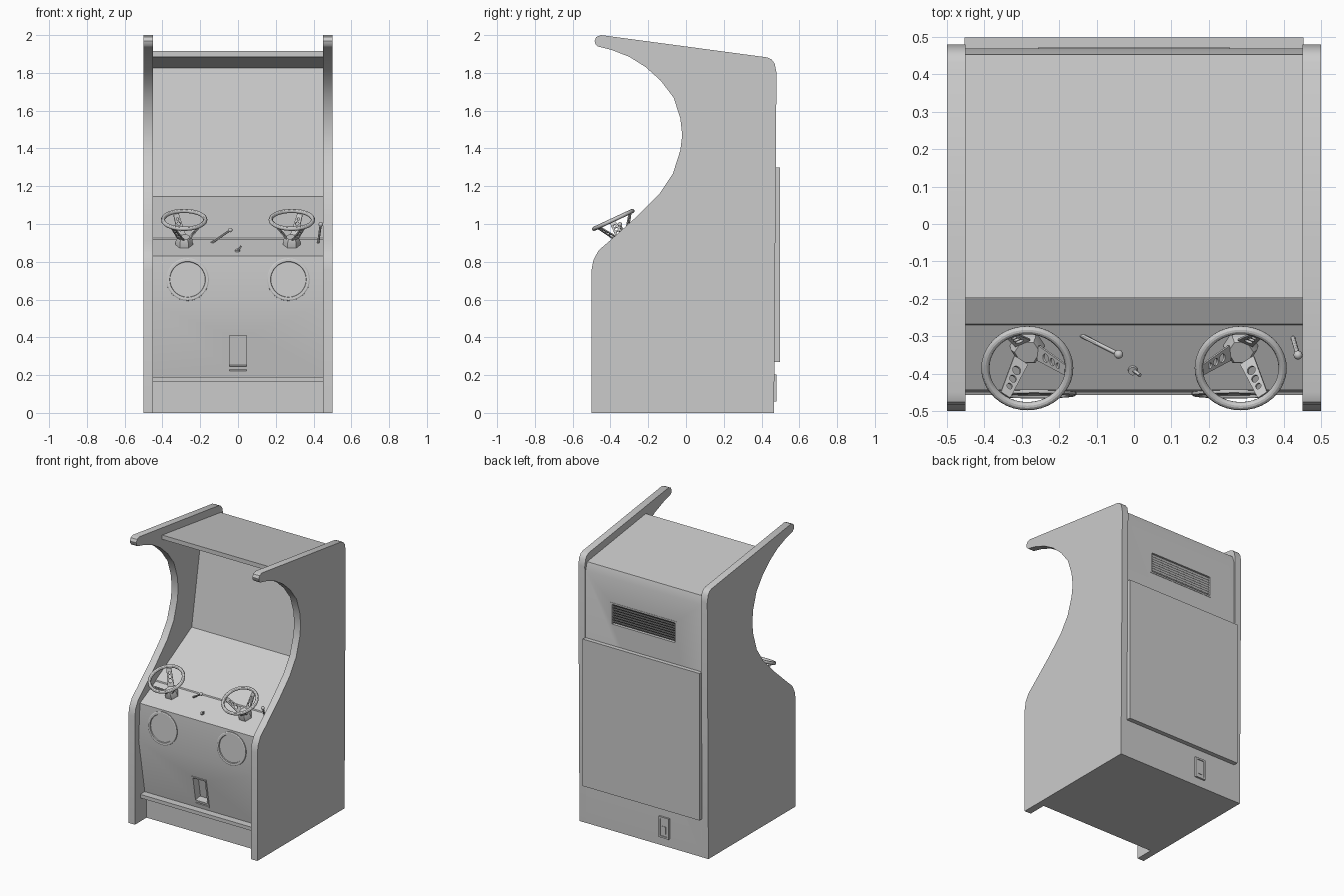
import bpy, bmesh, math
from mathutils import Matrix, Vector

if "Cube" in bpy.data.objects:
    bpy.data.objects.remove(bpy.data.objects["Cube"])


def finish(name, bm, M=Matrix(), mirror=False):
    bmesh.ops.remove_doubles(bm, verts=bm.verts, dist=1e-5)
    bmesh.ops.transform(bm, matrix=M, verts=bm.verts)
    bmesh.ops.recalc_face_normals(bm, faces=bm.faces)
    me = bpy.data.meshes.new(name)
    bm.to_mesh(me)
    bm.free()
    ob = bpy.data.objects.new(name, me)
    bpy.context.collection.objects.link(ob)
    if mirror:
        ob.modifiers.new("mirror", 'MIRROR').use_mirror_merge = False
    return ob


def prism(name, pts, x0, x1, mirror=False):
    """Side outline (y, z) extruded along x."""
    bm = bmesh.new()
    f = bm.faces.new([bm.verts.new((x0, y, z)) for y, z in pts])
    r = bmesh.ops.extrude_face_region(bm, geom=[f])
    vs = [g for g in r["geom"] if isinstance(g, bmesh.types.BMVert)]
    bmesh.ops.translate(bm, vec=(x1 - x0, 0, 0), verts=vs)
    return finish(name, bm, mirror=mirror)


def box(name, size, M):
    bm = bmesh.new()
    bmesh.ops.create_cube(bm, size=1, matrix=Matrix.Diagonal((*size, 1)))
    return finish(name, bm, M)


def lathe(name, prof, M, seg=32, closed=False, mirror=False):
    """Outline (radius, height) turned around local z."""
    bm = bmesh.new()
    vs = [bm.verts.new((r, 0, h)) for r, h in prof]
    es = [bm.edges.new(p) for p in zip(vs, vs[1:])]
    if closed:
        es.append(bm.edges.new((vs[-1], vs[0])))
    bmesh.ops.spin(bm, geom=vs + es, cent=(0, 0, 0), axis=(0, 0, 1),
                   angle=2 * math.pi, steps=seg)
    return finish(name, bm, M, mirror)


def rod(name, a, b, r, seg=12):
    a, b = Vector(a), Vector(b)
    d = b - a
    M = Matrix.Translation(a) @ d.to_track_quat('Z', 'Y').to_matrix().to_4x4()
    return lathe(name, [(0, 0), (r, 0), (r, d.length), (0, d.length)], M, seg)


def axes(origin, x, y):
    x, y = Vector(x).normalized(), Vector(y).normalized()
    return Matrix.Translation(origin) @ Matrix((x, y, x.cross(y))).transposed().to_4x4()


def on_panel(p0, p1, x, z):
    """Frame on a front panel: local y up the panel, local z outward."""
    y = p0[0] + (p1[0] - p0[0]) * (z - p0[1]) / (p1[1] - p0[1])
    return axes((x, y, z), (1, 0, 0), (0, p1[0] - p0[0], p1[1] - p0[1]))


def on_back(x, z, y=0.467):
    return axes((x, y, z), (-1, 0, 0), (0, 0, 1))


def frame(name, w, h, bar, depth, M):
    bm = bmesh.new()
    for sx, sy, px, py in ((w, bar, 0, (h - bar) / 2), (w, bar, 0, (bar - h) / 2),
                           (bar, h - 2 * bar, (w - bar) / 2, 0),
                           (bar, h - 2 * bar, (bar - w) / 2, 0)):
        bmesh.ops.create_cube(bm, size=1, matrix=Matrix.Translation((px, py, 0))
                              @ Matrix.Diagonal((sx, sy, depth, 1)))
    return finish(name, bm, M)


def recess(target, w, h, depth, M):
    c = box("recess_cutter", (w, h, depth * 2), M)
    c.hide_render = True
    c.hide_set(True)
    m = target.modifiers.new("recess", 'BOOLEAN')
    m.operation, m.object, m.solver = 'DIFFERENCE', c, 'EXACT'


# Side panels
prism("side_panel", [
    (-.5, 0), (-.5, .757), (-.49, .81), (-.463, .86), (-.405, .91), (-.26, 1.04),
    (-.14, 1.16), (-.07, 1.265), (-.03, 1.39), (-.02, 1.47), (-.03, 1.56),
    (-.066, 1.67), (-.135, 1.76), (-.215, 1.832), (-.3, 1.885), (-.395, 1.922),
    (-.468, 1.94), (-.48, 1.953), (-.484, 1.97), (-.475, 1.99), (-.45, 2.0),
    (.43, 1.882), (.452, 1.872), (.469, 1.85), (.479, 1.8), (.466, 0)],
    .45, .5, mirror=True)

# Inner cabinet
LOW0, LOW1, SPK1, CTRL1 = (-.39, .19), (-.457, .575), (-.443, .83), (-.27, .918)
body = prism("cabinet_body", [
    (-.37, 0), (-.37, .165), (-.44, .165), (-.44, .19), LOW0, LOW1, SPK1, CTRL1,
    (-.267, .926), (.13, 1.145), (.25, 1.825), (-.197, 1.885), (-.197, 1.915),
    (.452, 1.826), (.469, 1.77), (.465, 0)], -.452, .452)

# Rear door
box("rear_door", (.905, 1.03, .035), on_back(0, .785, .48))

# Rear vent with slats
recess(body, .49, .14, .03, on_back(0, 1.52))
frame("vent_frame", .512, .16, .011, .008, on_back(0, 1.52))
for i in range(8):
    box("vent_slat", (.49, .018, .004),
        on_back(0, 1.46 + i * .017, .456) @ Matrix.Rotation(math.radians(40), 4, 'X'))

# Power switch
frame("switch_frame", .08, .145, .012, .022, on_back(-.16, .132))
box("switch_plate", (.06, .125, .01), on_back(-.16, .132))
box("switch_rocker", (.03, .05, .012), on_back(-.16, .115, .47))

# Coin return
coin = on_panel(LOW0, LOW1, 0, .317)
recess(body, .092, .19, .05, coin)
frame("coin_frame", .112, .21, .01, .01, coin)
box("coin_tray", (.092, .016, .05), coin @ Matrix.Translation((0, -.08, -.02)))

# Speakers
lathe("speaker", [(0, -.005), (.113, -.005), (.113, .007), (.108, .01), (.095, .01),
                  (.093, .003), (0, .003)],
      on_panel(LOW1, SPK1, -.267, .706), 40, mirror=True)

# Steering wheels
tilt = math.radians(25)
wheel = axes((-.285, -.385, 1.022), (1, 0, 0), (0, math.cos(tilt), math.sin(tilt)))
rim = [(.112 + .011 * math.cos(a), .011 * math.sin(a))
       for a in (i * math.pi / 6 for i in range(12))]
lathe("steering_rim", rim, wheel, 40, closed=True, mirror=True)
lathe("steering_hub", [(0, -.155), (.047, -.155), (.044, -.115), (.034, -.1), (0, -.1)],
      wheel, 6, mirror=True)


def spoke(M):
    """Flat tapered plate with three round holes, from a filled 2D curve."""
    cu = bpy.data.curves.new("spoke_outline", 'CURVE')
    cu.dimensions, cu.fill_mode, cu.extrude = '2D', 'BOTH', .003
    loops = [[(0, -.022), (.118, -.015), (.118, .015), (0, .022)]]
    for cx, r in ((.035, .012), (.063, .010), (.088, .008)):
        loops.append([(cx + r * math.cos(k * math.pi / 8), r * math.sin(k * math.pi / 8))
                      for k in range(16)])
    for pts in loops:
        s = cu.splines.new('POLY')
        s.points.add(len(pts) - 1)
        for p, co in zip(s.points, pts):
            p.co = (*co, 0, 1)
        s.use_cyclic_u = True
    tmp = bpy.data.objects.new("spoke_outline", cu)
    bpy.context.collection.objects.link(tmp)
    me = bpy.data.meshes.new_from_object(
        tmp.evaluated_get(bpy.context.evaluated_depsgraph_get()))
    bpy.data.objects.remove(tmp)
    bm = bmesh.new()
    bm.from_mesh(me)
    finish("steering_spoke", bm, M, mirror=True)


for deg in (115, 235, 355):
    spoke(wheel @ Matrix.Rotation(math.radians(deg), 4, 'Z')
          @ Matrix.Translation((.03, 0, -.102))
          @ Matrix.Rotation(-math.atan2(.1, .078), 4, 'Y'))

# Gear levers
ball = [(.012 * math.sin(i * math.pi / 8), -.012 * math.cos(i * math.pi / 8))
        for i in range(9)]
for a, b in (((-.142, -.297, .898), (-.041, -.348, .968)),
             ((.424, -.302, .895), (.438, -.35, .998))):
    rod("gear_lever", a, b, .006)
    lathe("gear_knob", ball, Matrix.Translation(b), 16)

# Start key
lathe("key_socket", [(0, -.01), (.014, -.01), (.012, .008), (0, .008)],
      on_panel(SPK1, CTRL1, -.003, .857), 16)
rod("start_key", (-.003, -.39, .857), (.016, -.404, .882), .005)

# Smooth the curved surfaces, keep edges sharp
for ob in bpy.context.collection.objects:
    if not ob.hide_render:
        ob.select_set(True)
        bpy.context.view_layer.objects.active = ob
bpy.ops.object.shade_smooth_by_angle(angle=math.radians(30))
